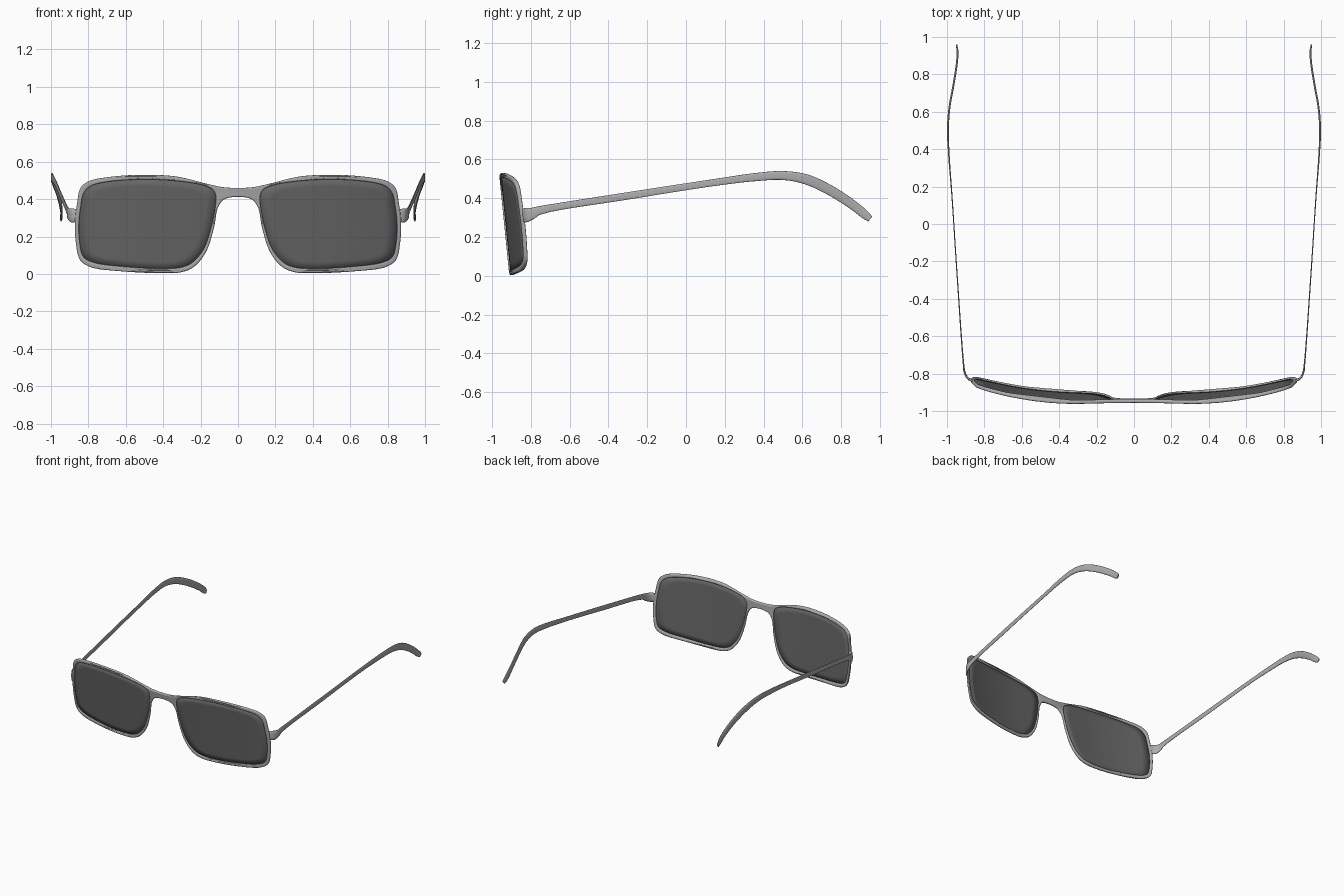
import bpy, bmesh
from math import sin, cos, tau
from mathutils import Vector

if "Cube" in bpy.data.objects:
    bpy.data.objects.remove(bpy.data.objects["Cube"], do_unlink=True)


def material(name, value):
    m = bpy.data.materials.new(name)
    m.use_nodes = True
    colour = (value, value, value, 1)
    m.diffuse_color = colour
    bsdf = next(n for n in m.node_tree.nodes if n.type == 'BSDF_PRINCIPLED')
    bsdf.inputs["Base Color"].default_value = colour
    return m


METAL = material("grey metal", 0.42)
LENS = material("dark lens grey", 0.13)
TIP = material("dark tip grey", 0.13)


def smooth_path(points, steps, closed):
    """Centripetal spline through points of any dimension."""
    p = [Vector(q) for q in points]
    n = len(p)
    if closed:
        p = [p[-1]] + p + p[:2]
    else:
        p = [2 * p[0] - p[1]] + p + [2 * p[-1] - p[-2]]
    out = []
    for i in range(n if closed else n - 1):
        q = p[i:i + 4]
        k = [0]
        for a, b in zip(q, q[1:]):
            k.append(k[-1] + (b - a).length ** 0.5)

        def mix(a, b, t0, t1, t):
            return a * ((t1 - t) / (t1 - t0)) + b * ((t - t0) / (t1 - t0))
        for s in range(steps):
            t = k[1] + (k[2] - k[1]) * s / steps
            a = [mix(q[j], q[j + 1], k[j], k[j + 1], t) for j in range(3)]
            b = [mix(a[j], a[j + 1], k[j], k[j + 2], t) for j in range(2)]
            out.append(mix(b[0], b[1], k[1], k[2], t))
    if not closed:
        out.append(p[-2])
    return out


def front_y(x, z):
    """Tilted front surface that wraps back towards the sides."""
    wrap = max(0, abs(x) - 0.28) / 0.59
    return -0.953 + 0.09 * wrap ** 2 + 0.1 * (0.52 - z)


def add_object(name, mesh, mats, angle=0.9):
    ob = bpy.data.objects.new(name, mesh)
    bpy.context.collection.objects.link(ob)
    mesh.materials.clear()
    for m in mats:
        mesh.materials.append(m)
    bpy.ops.object.select_all(action='DESELECT')
    ob.select_set(True)
    bpy.context.view_layer.objects.active = ob
    bpy.ops.object.shade_smooth_by_angle(angle=angle)
    return ob


# Outlines seen from the front: half of the frame, and one lens opening
half_frame = [(0, .46), (.08, .464), (.17, .483), (.33, .521), (.52, .53), (.70, .517),
              (.80, .495), (.842, .46), (.86, .38), (.872, .27), (.866, .16),
              (.845, .075), (.79, .037), (.62, .014), (.385, .004), (.30, .01),
              (.235, .038), (.17, .12), (.128, .25), (.107, .355), (.075, .398), (0, .412)]
opening = [(.135, .45), (.18, .472), (.30, .494), (.50, .505), (.70, .492), (.79, .468),
           (.825, .43), (.84, .36), (.85, .27), (.846, .17), (.825, .09), (.775, .062),
           (.60, .038), (.39, .028), (.30, .036), (.245, .06), (.185, .13), (.143, .25),
           (.12, .37), (.119, .42)]


def mirrored(points):
    return [(-x, z) for x, z in reversed(points)]


# Frame: flat outline with two holes, rounded edges, then wrapped
curve = bpy.data.curves.new("frame_outline", 'CURVE')
curve.dimensions = '2D'
curve.fill_mode = 'BOTH'
curve.extrude = 0.003
curve.bevel_depth = 0.007
curve.bevel_resolution = 2
curve.offset = -0.007
for outline in (half_frame + mirrored(half_frame[1:-1]), opening, mirrored(opening)):
    path = smooth_path(outline, 6, True)
    spline = curve.splines.new('POLY')
    spline.points.add(len(path) - 1)
    for point, co in zip(spline.points, path):
        point.co = (co.x, co.y, 0, 1)
    spline.use_cyclic_u = True
helper = bpy.data.objects.new("frame_outline", curve)
bpy.context.collection.objects.link(helper)
graph = bpy.context.evaluated_depsgraph_get()
frame_mesh = bpy.data.meshes.new_from_object(helper.evaluated_get(graph))
bpy.data.objects.remove(helper, do_unlink=True)
for v in frame_mesh.vertices:
    x, z, depth = v.co
    v.co = (x, front_y(x, z) - depth, z)
bm = bmesh.new()
bm.from_mesh(frame_mesh)
bmesh.ops.remove_doubles(bm, verts=bm.verts, dist=0.00005)
bm.to_mesh(frame_mesh)
bm.free()
add_object("frame", frame_mesh, [METAL])


# Lenses: rings from the opening shrinking to the centre
def lens(name, side):
    bm = bmesh.new()
    path = smooth_path(opening, 4, True)
    centre = Vector((.485, .27))

    def vert(co):
        return bm.verts.new((side * co.x, front_y(co.x, co.y), co.y))
    rings = [[vert(centre + (co - centre) * scale) for co in path]
             for scale in (1.012, .85, .7, .55, .4, .25, .12)]
    n = len(path)
    for a, b in zip(rings, rings[1:]):
        for i in range(n):
            j = (i + 1) % n
            bm.faces.new((a[i], a[j], b[j], b[i]))
    bm.faces.new(rings[-1])
    bmesh.ops.recalc_face_normals(bm, faces=bm.faces)
    mesh = bpy.data.meshes.new(name)
    bm.to_mesh(mesh)
    bm.free()
    ob = add_object(name, mesh, [LENS])
    thick = ob.modifiers.new("thickness", 'SOLIDIFY')
    thick.thickness = 0.006
    thick.offset = 0


# Temples: x, y, z, half height, half thickness along the arm
arm = [(.864, -.838, .312, .034, .006), (.888, -.825, .313, .037, .006),
       (.905, -.795, .321, .030, .005), (.911, -.755, .337, .022, .004),
       (.944, -.30, .412, .019, .003), (.974, .16, .483, .018, .003),
       (.989, .36, .509, .021, .004), (.995, .50, .517, .023, .005),
       (.987, .62, .497, .026, .005), (.964, .75, .437, .026, .005),
       (.946, .87, .358, .024, .005), (.944, .925, .313, .022, .005),
       (.947, .95, .293, .016, .004)]


def temple(name, side):
    bm = bmesh.new()
    path = smooth_path(arm, 6, False)
    spots = [Vector(p[:3]) for p in path]
    rings = []
    for i, p in enumerate(path):
        along = (spots[min(i + 1, len(spots) - 1)] - spots[max(i - 1, 0)]).normalized()
        across = along.cross(Vector((0, 0, 1))).normalized()
        up = across.cross(along)
        ring = []
        for k in range(12):
            a = tau * (k + .5) / 12
            # Squared oval section
            u, w = [max(-1, min(1, 1.25 * f)) for f in (sin(a), cos(a))]
            co = spots[i] + up * u * p[3] + across * w * p[4]
            ring.append(bm.verts.new((side * co.x, co.y, co.z)))
        rings.append(ring)
    for a, b in zip(rings, rings[1:]):
        for i in range(12):
            j = (i + 1) % 12
            bm.faces.new((a[i], a[j], b[j], b[i]))
    bm.faces.new(rings[0])
    bm.faces.new(rings[-1])
    bmesh.ops.recalc_face_normals(bm, faces=bm.faces)
    # Dark sleeve over the ear end
    for f in bm.faces:
        f.material_index = int(f.calc_center_median().y > 0.162)
    mesh = bpy.data.meshes.new(name)
    bm.to_mesh(mesh)
    bm.free()
    add_object(name, mesh, [METAL, TIP])


for label, side in (("left", 1), ("right", -1)):
    lens(label + "_lens", side)
    temple(label + "_temple", side)
